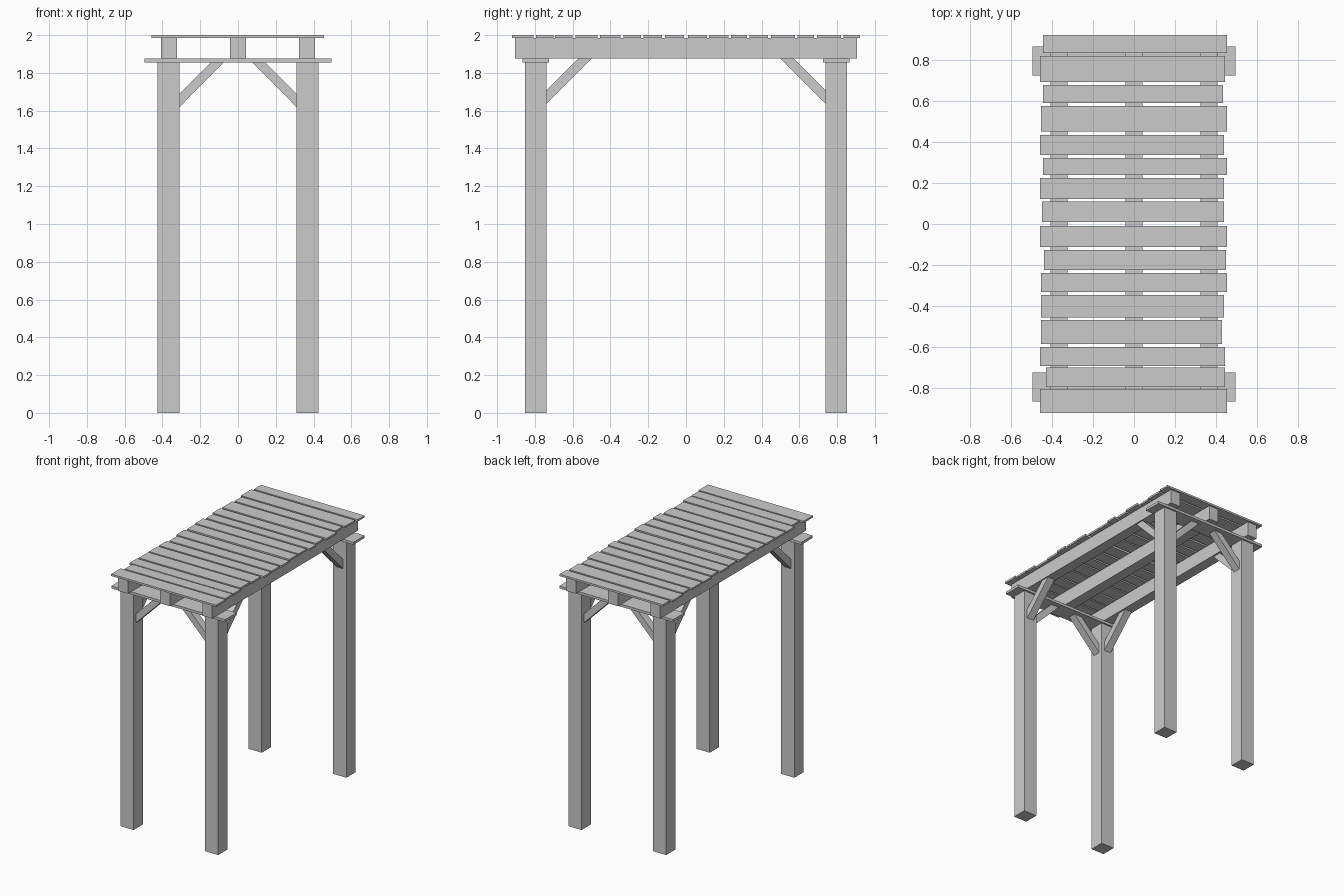
import bpy

if "Cube" in bpy.data.objects:
    bpy.data.objects.remove(bpy.data.objects["Cube"])


def mesh_object(name, verts, faces):
    mesh = bpy.data.meshes.new(name)
    mesh.from_pydata(verts, [], faces)
    obj = bpy.data.objects.new(name, mesh)
    bpy.context.collection.objects.link(obj)
    return obj


BOX_FACES = [(3, 2, 1, 0), (4, 5, 6, 7), (0, 1, 5, 4),
             (1, 2, 6, 5), (2, 3, 7, 6), (3, 0, 4, 7)]


def box(name, x0, x1, y0, y1, z0, z1):
    ring = [(x0, y0), (x1, y0), (x1, y1), (x0, y1)]
    return mesh_object(name, [(x, y, z) for z in (z0, z1) for x, y in ring], BOX_FACES)


def brace(name, profile, axis, side, centre, width):
    """45 degree strut: profile of (distance, z) extruded across its width."""
    verts = []
    for w in (centre - width / 2, centre + width / 2):
        for d, z in profile:
            verts.append((side * d, w, z) if axis == 'x' else (w, side * d, z))
    obj = mesh_object(name, verts, BOX_FACES)
    # consistent outward normals after mirroring
    if (axis == 'x') == (side > 0):
        obj.data.flip_normals()
    return obj


PX, PY, HALF = 0.368, 0.796, 0.057
PLATE_Z, BEAM_Z, DECK_Z = 1.855, 1.875, 1.985

for sy, end in ((-1, "front"), (1, "back")):
    # cross plate over each pair of posts
    box(end + "_cross_plate", -0.495, 0.495, sy * PY - 0.07, sy * PY + 0.07, PLATE_Z, BEAM_Z)
    for sx, side in ((-1, "left"), (1, "right")):
        tag = end + "_" + side
        # posts
        box(tag + "_post", sx * PX - HALF, sx * PX + HALF,
            sy * PY - HALF, sy * PY + HALF, 0, PLATE_Z)
        # diagonal braces: across the end, and along the side beam
        brace(tag + "_end_brace",
              [(0.311, 1.618), (0.311, 1.688), (0.145, PLATE_Z), (0.075, PLATE_Z)],
              'x', sx, sy * PY, 0.06)
        brace(tag + "_side_brace",
              [(0.739, 1.636), (0.739, 1.708), (0.572, BEAM_Z), (0.5, BEAM_Z)],
              'y', sy, sx * PX, 0.06)

# long beams
for name, x in (("left_beam", -0.366), ("middle_beam", 0), ("right_beam", 0.366)):
    box(name, x - 0.042, x + 0.042, -0.906, 0.906, BEAM_Z, DECK_Z)

# uneven deck planks: y start, y end, left end, right end
PLANKS = [
    (0.835, 0.922, -0.444, 0.455), (0.693, 0.820, -0.458, 0.445),
    (0.590, 0.678, -0.444, 0.434), (0.451, 0.576, -0.454, 0.455),
    (0.337, 0.434, -0.458, 0.440), (0.239, 0.322, -0.444, 0.455),
    (0.122, 0.224, -0.458, 0.440), (0.010, 0.110, -0.450, 0.440),
    (-0.112, -0.010, -0.458, 0.455), (-0.224, -0.127, -0.440, 0.449),
    (-0.332, -0.239, -0.454, 0.455), (-0.456, -0.346, -0.454, 0.440),
    (-0.585, -0.468, -0.454, 0.430), (-0.693, -0.600, -0.458, 0.445),
    (-0.795, -0.702, -0.429, 0.445), (-0.922, -0.807, -0.458, 0.455),
]
for i, (y0, y1, x0, x1) in enumerate(PLANKS):
    box(f"deck_plank_{i + 1}", x0, x1, y0, y1, DECK_Z, 2.0)
